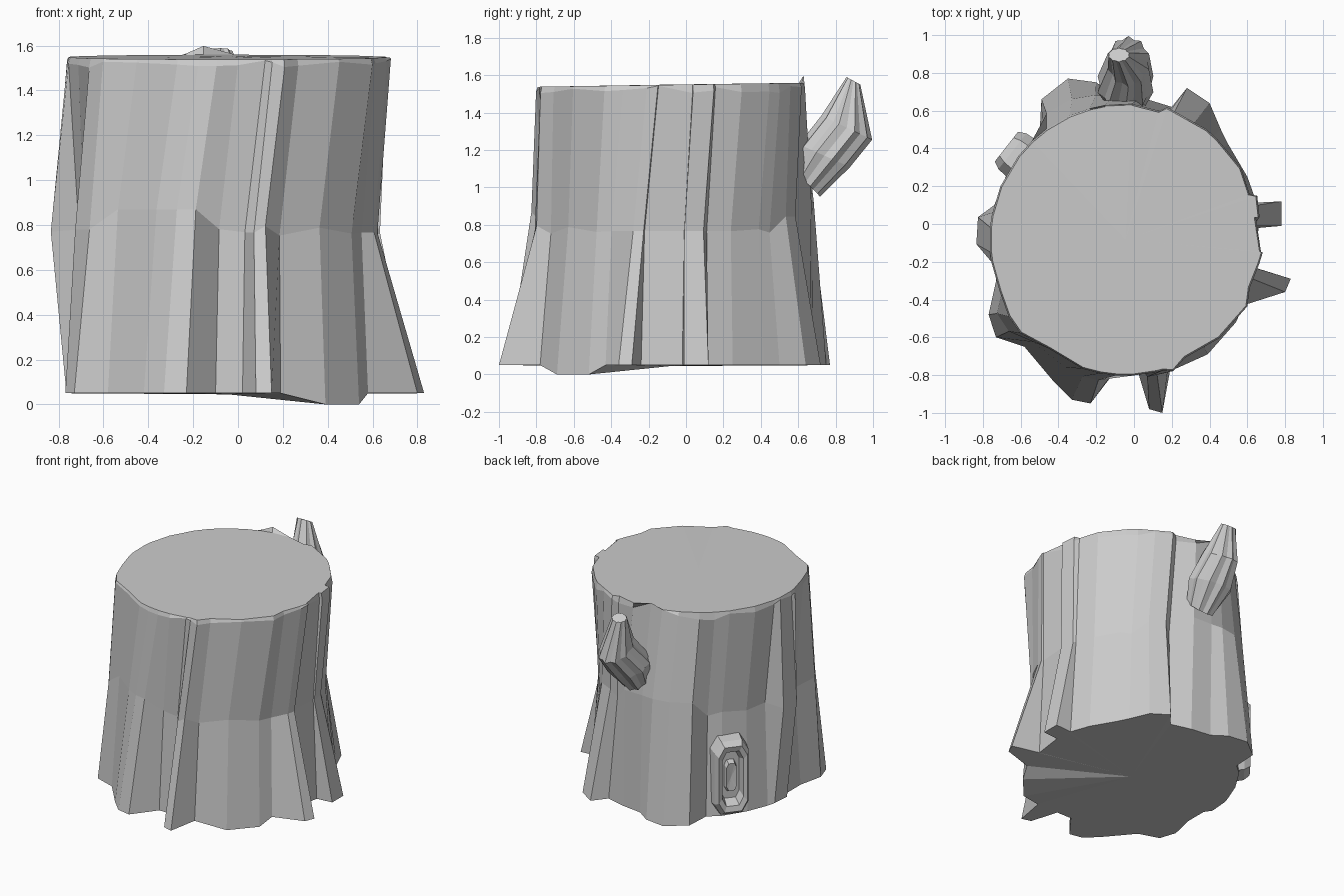
import bpy, bmesh, math, random
from mathutils import Vector

if "Cube" in bpy.data.objects:
    bpy.data.objects.remove(bpy.data.objects["Cube"])

random.seed(4)
grey = bpy.data.materials.new("weathered_grey")
grey.diffuse_color = (0.6, 0.6, 0.6, 1)
grey.use_nodes = True
grey.node_tree.nodes["Principled BSDF"].inputs["Base Color"].default_value = grey.diffuse_color


def loft(name, rings, start_pole, end_pole):
    """Bridge equal-length closed rings and close each end with a fan."""
    bm = bmesh.new()
    vs = [[bm.verts.new(p) for p in ring] for ring in rings]
    n = len(vs[0])
    for a, b in zip(vs, vs[1:]):
        for i in range(n):
            j = (i + 1) % n
            bm.faces.new((a[i], a[j], b[j], b[i]))
    for ring, pole, flip in ((vs[0], start_pole, True), (vs[-1], end_pole, False)):
        c = bm.verts.new(pole)
        for i in range(n):
            f = [ring[i], ring[(i + 1) % n], c]
            bm.faces.new(f[::-1] if flip else f)
    bmesh.ops.recalc_face_normals(bm, faces=bm.faces)
    me = bpy.data.meshes.new(name)
    bm.to_mesh(me)
    bm.free()
    me.materials.append(grey)
    ob = bpy.data.objects.new(name, me)
    bpy.context.collection.objects.link(ob)
    return ob


# Trunk: ground outline with flared roots, counter-clockwise from +x
CX, CY = -0.045, -0.083
base = [(.66, -.02), (.78, -.01), (.78, .12), (.65, .11), (.60, .25), (.50, .42),
        (.46, .50), (.40, .64), (.28, .72), (.20, .62), (.05, .66), (-.10, .68),
        (-.20, .75), (-.35, .77), (-.49, .66), (-.50, .48), (-.58, .41), (-.68, .25),
        (-.74, .10), (-.755, .04), (-.765, -.09), (-.73, -.14), (-.73, -.30),
        (-.77, -.48), (-.73, -.60), (-.58, -.65), (-.42, -.84), (-.33, -.93),
        (-.23, -.95), (-.10, -.78), (.02, -.78), (.08, -.98), (.15, -1.0),
        (.19, -.78), (.39, -.69), (.54, -.52), (.58, -.43), (.80, -.36),
        (.83, -.29), (.63, -.24)]
# columns whose rim steps in or out to make the upper bark ridges
rim_step = {0: .70, 2: .735, 3: .70, 6: .725, 8: .735, 9: .705, 23: .74, 24: .745,
            25: .705, 32: .74, 33: .70, 35: .735, 36: .705, 38: .73}


def polar(a, r, z):
    return (CX + r * math.cos(a), CY + r * math.sin(a), z)


bottom, waist, rim, lip = [], [], [], []
for i, (x, y) in enumerate(base):
    a = math.atan2(y - CY, x - CX)
    r = math.hypot(x - CX, y - CY)
    deg = math.degrees(a) % 360
    low = y < -.5 and .38 < x < .55
    bottom.append((x, y, 0 if low else .05))
    # waist pulls the roots in, with a side knob and a swelling under the branch
    rm = .668 + .25 * max(0, r - .69)
    zm = .77 + random.uniform(-.02, .03)
    if deg < 30 or deg > 325:
        rm, zm = min(rm, .682), .766
    if i in (19, 20):
        rm, zm = .79, .77
    if i in (7, 8):
        rm, zm = .715, .845
    if 80 < deg < 125:
        rm, zm = rm + .075, .92
    if 200 < deg < 222:
        rm, zm = .785, .78
    if 222 < deg < 262:
        rm, zm = rm + .04, .87
    if i in (31, 32):
        rm = .735
    waist.append(polar(a + .02, rm, zm))
    # ragged, slightly twisted rim
    t = a + (.14 if deg > 225 else .08)
    shard = .06 if 84 < deg < 101 else 0
    rr = rim_step.get(i, .72)
    rim.append(polar(t, rr, 1.52 + random.uniform(-.02, .025) + shard))
    p = polar(t, rr - .008, 0)
    lip.append((p[0], p[1], 1.55 + .015 * p[1]))
loft("stump_trunk", [bottom, waist, rim, lip], (CX, CY, .045), (CX, CY, 1.55))

# Branch stub: fluted, bent upward behind the trunk
# centre x, y, z, radius across, radius in the bend plane, tilt of the section
sections = [(-.04, .64, 1.03, .10, .11, .8), (-.045, .74, 1.17, .155, .15, .42),
            (-.03, .86, 1.32, .115, .15, .45), (-.08, .895, 1.57, .058, .042, .5)]
rings = []
for k, (x, y, z, rx, rb, tilt) in enumerate(sections):
    ring = []
    for i in range(20):
        a = math.tau * i / 20
        f = 1 if i % 2 else .88
        u, v = rx * f * math.cos(a), rb * f * math.sin(a)
        ring.append((x + u, y + v * math.cos(tilt), z - v * math.sin(tilt)))
    rings.append(ring)
loft("branch_stub", rings, sections[0][:3], sections[-1][:3])

# Knot hole: nested angular frames on the back left of the trunk
KA = math.radians(142)
out = Vector((math.cos(KA), math.sin(KA), 0))
side = Vector((-math.sin(KA), math.cos(KA), 0))
origin = Vector((CX, CY, .345))


def frame(d, w, h):
    c = [(w, -.7 * h), (w, .7 * h), (.6 * w, h), (-.6 * w, h),
         (-w, .7 * h), (-w, -.7 * h), (-.6 * w, -h), (.6 * w, -h)]
    return [origin + out * d + side * s + Vector((0, 0, z)) for s, z in c]


loft("knot_frame",
     [frame(.64, .13, .29), frame(.76, .12, .27), frame(.80, .10, .24),
      frame(.79, .075, .20), frame(.72, .065, .17)],
     origin + out * .64, origin + out * .72)
loft("knot_core", [frame(.68, .045, .13), frame(.76, .035, .10)],
     origin + out * .68, origin + out * .75)
